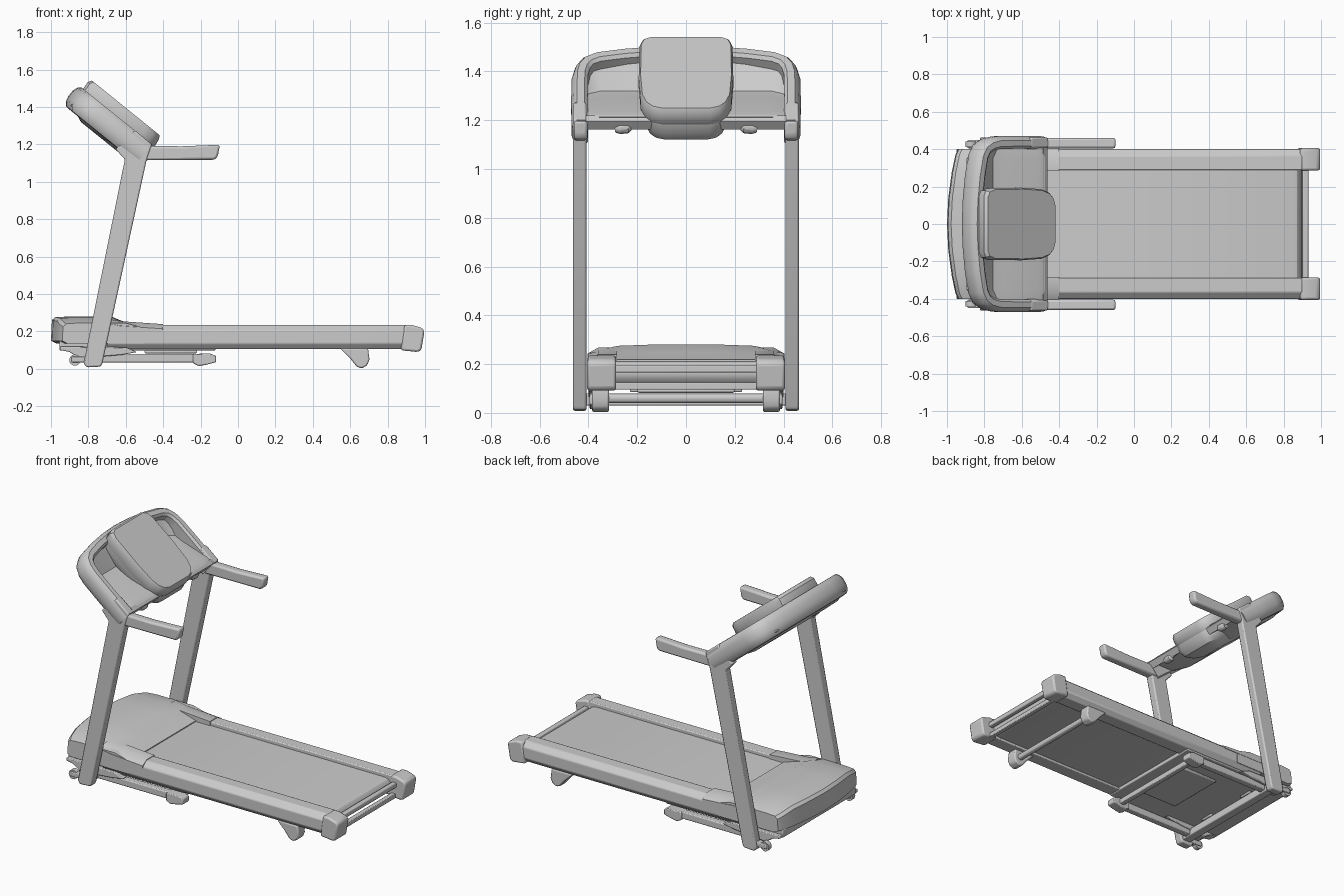
import bpy, bmesh, math
from mathutils import Vector


def loft(name, rings, mirror=False, bevel=0.0, cap_end=True):
    """Skin a list of equal-length closed rings."""
    bm = bmesh.new()
    vs = [[bm.verts.new(p) for p in r] for r in rings]
    n = len(rings[0])
    for a, b in zip(vs, vs[1:]):
        for i in range(n):
            j = (i + 1) % n
            bm.faces.new((a[i], a[j], b[j], b[i]))
    bm.faces.new(vs[0])
    if cap_end:
        bm.faces.new(vs[-1])
    bmesh.ops.recalc_face_normals(bm, faces=bm.faces)
    me = bpy.data.meshes.new(name)
    bm.to_mesh(me)
    bm.free()
    ob = bpy.data.objects.new(name, me)
    bpy.context.collection.objects.link(ob)
    if bevel:
        m = ob.modifiers.new("bevel", 'BEVEL')
        m.width, m.segments, m.limit_method = bevel, 2, 'ANGLE'
    if mirror:
        ob.modifiers.new("mirror", 'MIRROR').use_axis = (False, True, False)
    return ob


def prism(name, xz, y0, y1, mirror=False, bevel=0.0):
    """Side profile extruded along y."""
    return loft(name, [[(x, y, z) for x, z in xz] for y in (y0, y1)], mirror, bevel)


def box(name, x0, x1, y0, y1, z0, z1, mirror=False, bevel=0.0):
    return prism(name, [(x0, z0), (x1, z0), (x1, z1), (x0, z1)], y0, y1, mirror, bevel)


def rod(name, stations, mirror=False, n=12):
    """Round bar through (point, radius) stations along a straight line."""
    d = (Vector(stations[-1][0]) - Vector(stations[0][0])).normalized()
    u = d.orthogonal().normalized()
    v = d.cross(u)
    return loft(name, [[Vector(p) + r * (math.cos(t) * u + math.sin(t) * v)
                        for t in (2 * math.pi * i / n for i in range(n))]
                       for p, r in stations], mirror)


# Running deck: belt loop, rear bars, side rails, end caps
belt = []
for cx, a0 in ((0.85, -90), (-0.62, 90)):
    for k in range(7):
        a = math.radians(a0 + 30 * k)
        belt.append((cx + 0.045 * math.cos(a), 0.165 + 0.047 * math.sin(a)))
prism("running_belt", belt, -0.293, 0.293)
box("rear_bar", 0.90, 0.932, -0.3, 0.3, 0.165, 0.197, bevel=0.006)
box("rear_lower_bar", 0.895, 0.925, -0.3, 0.3, 0.095, 0.125, bevel=0.004)


def rail_ring(x, top, out=0.40):
    return [(x, 0.288, 0.105), (x, 0.375, 0.105), (x, out, 0.135),
            (x, out, top - 0.03), (x, 0.365, top), (x, 0.288, top)]


loft("side_rail", [rail_ring(-0.70, 0.235), rail_ring(0.90, 0.235)], True, 0.006)
loft("rail_shoulder", [[(x, 0.283, 0.2), (x, 0.404, 0.2), (x, 0.404, t - 0.025),
                        (x, 0.36, t), (x, 0.283, t)]
                       for x, t in ((-0.70, 0.268), (-0.63, 0.255), (-0.40, 0.239))], True)
prism("rail_end_cap", [(0.87, 0.10), (0.96, 0.09), (0.98, 0.10), (0.997, 0.20),
                       (0.985, 0.218), (0.93, 0.235), (0.89, 0.235)],
      0.287, 0.405, True, 0.014)

# Motor hood, domed and bowed toward the nose
hood = []
half = [(0.402, -0.94, 0.245), (0.37, -0.955, 0.255), (0.28, -0.974, 0.275),
        (0.14, -0.993, 0.28)]
for y, nose, top in ([(-y, a, t) for y, a, t in half] + [(0, -1.0, 0.281)] + half[::-1]):
    hood.append([(x, y, z) for x, z in (
        (nose + 0.03, 0.135), (nose, 0.15), (nose + 0.005, top - 0.02), (nose + 0.022, top - 0.004),
        (-0.86, top), (-0.68, top), (-0.60, min(top, 0.248)), (-0.50, 0.218), (-0.50, 0.135))])
loft("motor_hood", hood)
box("motor_pan", -0.955, -0.12, -0.375, 0.375, 0.098, 0.15, bevel=0.006)
box("pan_cover", -0.50, -0.22, -0.2, 0.2, 0.082, 0.10, bevel=0.008)
box("pan_foot", -0.84, -0.74, 0.14, 0.23, 0.085, 0.10, True, 0.006)

# Uprights with flared top, and handrails
prism("upright", [(-0.825, 0.03), (-0.81, 0.008), (-0.735, 0.012), (-0.725, 0.03), (-0.49, 1.11),
                  (-0.46, 1.2), (-0.55, 1.275), (-0.655, 1.175), (-0.605, 1.12)],
      0.408, 0.463, True, 0.008)
prism("handrail", [(-0.53, 1.115), (-0.125, 1.118), (-0.108, 1.135), (-0.097, 1.198),
                   (-0.30, 1.19), (-0.53, 1.192)], 0.404, 0.460, True, 0.012)

# Head frame: rounded section swept round an arch in a tilted plane
O, D, N = Vector((-0.46, 0, 1.2)), Vector((-0.78, 0, 0.63)), Vector((0.63, 0, 0.78))
path = [(0.435, 0.0), (0.437, 0.18), (0.435, 0.32), (0.425, 0.37), (0.403, 0.408),
        (0.36, 0.433), (0.25, 0.455), (0.12, 0.47), (0, 0.475)]
rings = []
for i, (y, s) in enumerate(path):
    a, b = path[max(i - 1, 0)], path[min(i + 1, len(path) - 1)]
    t = Vector((b[0] - a[0], b[1] - a[1])).normalized() if 0 < y else Vector((-1, 0))
    side = Vector((t.y, -t.x))
    ring = []
    for u, v in ((1, .35), (.75, .75), (.3, 1), (-.6, 1), (-1, .8), (-1, -.7), (-.5, -1),
                 (.3, -.95), (.8, -.65), (1, -.2)):
        w = side * (0.034 * u)
        ring.append(O + D * (s + w.y) + N * (-0.066 + 0.066 * v) + Vector((0, y + w.x, 0)))
    rings.append(ring)
loft("head_frame", rings, True, cap_end=False)

# Tray and hull behind the console, pulled in at the frame corners
tray = [(-0.83, 1.45), (-0.755, 1.32), (-0.70, 1.295), (-0.51, 1.235), (-0.475, 1.213),
        (-0.50, 1.198), (-0.66, 1.198), (-0.74, 1.24), (-0.84, 1.325), (-0.895, 1.41)]
loft("head_tray", [[(-0.56 + (x + 0.56) * k, y, 1.22 + (z - 1.22) * k) for x, z in tray]
                   for y, k in ((-0.43, 0.72), (-0.40, 0.88), (-0.35, 1),
                                (0.35, 1), (0.40, 0.88), (0.43, 0.72))])
loft("tray_front_lip", [[O + D * s + N * n + Vector((0, y, 0)) for s, n in
                         ((0, -0.05), (0.03, -0.05), (0.03, 0.0), (0, -0.006))]
                        for y in (-0.41, 0.41)])

# Console: tilted panel with rounded chin, and a tapering pod under it
edge = [(0.0, 0.10), (0.012, 0.14), (0.04, 0.168), (0.09, 0.186), (0.22, 0.194), (0.42, 0.191),
        (0.455, 0.178), (0.468, 0.15)]
outline = edge + [(s, -w) for s, w in reversed(edge)]


def console_ring(h, s0, s1, k):
    return [O + D * (s0 + s / 0.468 * (s1 - s0)) + N * h + Vector((0, w * k, 0))
            for s, w in outline]


loft("console_panel", [console_ring(-0.02, -0.01, 0.465, 0.98), console_ring(0.0, -0.018, 0.472, 1),
                       console_ring(0.045, -0.012, 0.475, 1), console_ring(0.064, 0.0, 0.462, 0.96)])
loft("console_pod", [console_ring(-0.01, -0.015, 0.46, 0.97), console_ring(-0.05, -0.024, 0.46, 0.96),
                     console_ring(-0.09, -0.014, 0.45, 0.88), console_ring(-0.125, 0.03, 0.42, 0.72),
                     console_ring(-0.145, 0.09, 0.37, 0.48)])

# Stubby control levers below the console
rod("lever_stem", [((-0.50, 0.13, 1.20), 0.016), ((-0.50, 0.24, 1.168), 0.011)], True)
rod("lever_knob", [((-0.50, 0.222, 1.175), 0.012), ((-0.50, 0.238, 1.170), 0.024),
                   ((-0.50, 0.272, 1.167), 0.025), ((-0.50, 0.292, 1.165), 0.016)], True)

# Base frame: lift bars, crossbars, feet and wheels
box("lift_bar", -0.74, -0.14, 0.338, 0.382, 0.035, 0.08, True, 0.006)
box("base_front_beam", -0.80, -0.74, -0.42, 0.42, 0.03, 0.08, bevel=0.006)
box("lift_rear_beam", -0.20, -0.165, -0.36, 0.36, 0.04, 0.075, bevel=0.005)
prism("lift_foot", [(-0.24, 0.03), (-0.21, 0.015), (-0.17, 0.022), (-0.118, 0.035),
                    (-0.118, 0.07), (-0.15, 0.082), (-0.24, 0.08)], 0.33, 0.395, True, 0.005)
prism("hinge_bracket", [(-0.95, 0.10), (-0.90, 0.09), (-0.85, 0.055), (-0.62, 0.075),
                        (-0.54, 0.09), (-0.60, 0.115), (-0.95, 0.12)], 0.33, 0.40, True, 0.005)
box("wheel_fork", -0.89, -0.80, 0.405, 0.45, 0.035, 0.065, True, 0.005)
rod("front_wheel", [((-0.872, 0.412, 0.047), 0.03), ((-0.872, 0.442, 0.047), 0.03)], True, 16)

# Rear teardrop feet joined by a bar
prism("rear_foot", [(0.545, 0.11), (0.60, 0.055), (0.635, 0.012), (0.66, 0.002), (0.69, 0.018),
                    (0.703, 0.05), (0.695, 0.11)], 0.315, 0.385, True, 0.008)
rod("rear_foot_bar", [((0.655, -0.33, 0.06), 0.02), ((0.655, 0.33, 0.06), 0.02)])

# Smooth shading with crisp edges
bpy.ops.object.select_all(action='SELECT')
bpy.context.view_layer.objects.active = bpy.context.scene.objects[0]
bpy.ops.object.shade_smooth_by_angle(angle=math.radians(30))
